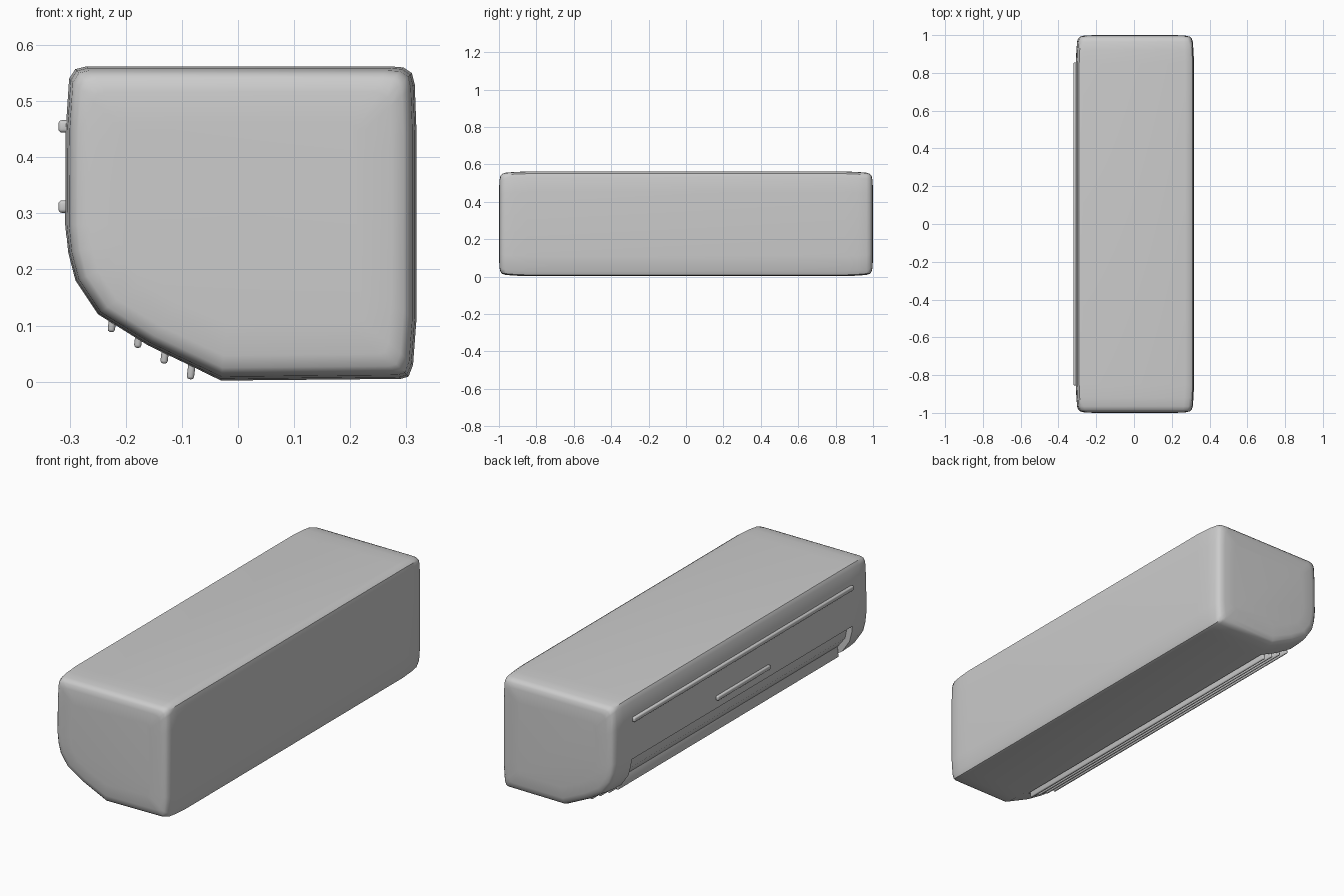
import bpy, bmesh, math

if "Cube" in bpy.data.objects:
    bpy.data.objects.remove(bpy.data.objects["Cube"], do_unlink=True)

grey = bpy.data.materials.new("light grey plastic")
grey.use_nodes = True
colour = (0.6, 0.6, 0.6, 1)
grey.diffuse_color = colour
grey.node_tree.nodes["Principled BSDF"].inputs["Base Color"].default_value = colour


def make_object(name, bm):
    bmesh.ops.recalc_face_normals(bm, faces=bm.faces)
    mesh = bpy.data.meshes.new(name)
    bm.to_mesh(mesh)
    bm.free()
    obj = bpy.data.objects.new(name, mesh)
    bpy.context.collection.objects.link(obj)
    mesh.materials.append(grey)
    return obj


def select_only(obj):
    bpy.ops.object.select_all(action="DESELECT")
    obj.select_set(True)
    bpy.context.view_layer.objects.active = obj


def smooth(obj, degrees):
    select_only(obj)
    bpy.ops.object.shade_smooth_by_angle(angle=math.radians(degrees))


def loft(name, profile, stations, centre_z=0.28):
    """Join copies of an x-z profile along y, each pulled in by an inset."""
    bm = bmesh.new()
    rings = []
    for y, inset in stations:
        sx, sz = 1 - inset / 0.32, 1 - inset / centre_z
        rings.append([bm.verts.new((x * sx, y, centre_z + (z - centre_z) * sz))
                      for x, z in profile])
    n = len(profile)
    for a, b in zip(rings, rings[1:]):
        for i in range(n):
            j = (i + 1) % n
            bm.faces.new((a[i], a[j], b[j], b[i]))
    bm.faces.new(rings[0])
    bm.faces.new(rings[-1])
    return make_object(name, bm)


def bar(name, centre, size, bevel, segments=3, tilt=0):
    bm = bmesh.new()
    bmesh.ops.create_cube(bm, size=1)
    bmesh.ops.scale(bm, vec=size, verts=bm.verts)
    bmesh.ops.bevel(bm, geom=bm.edges[:], offset=bevel, segments=segments,
                    profile=0.5, affect="EDGES")
    obj = make_object(name, bm)
    obj.location = centre
    obj.rotation_euler.y = tilt
    smooth(obj, 50)
    return obj


# Casing: curved lower front, softly rounded ends
profile = [(-0.03, 0.002), (0.29, 0.005), (0.304, 0.009), (0.312, 0.03),
           (0.318, 0.11), (0.318, 0.45), (0.315, 0.53), (0.31, 0.55),
           (0.295, 0.56), (0.27, 0.562), (-0.27, 0.562), (-0.29, 0.557),
           (-0.301, 0.54), (-0.307, 0.45), (-0.308, 0.28), (-0.303, 0.23),
           (-0.29, 0.18), (-0.25, 0.12), (-0.16, 0.064)]
half = [(0.85, 0), (0.92, 0.003), (0.965, 0.007), (0.983, 0.013),
        (0.992, 0.023), (0.997, 0.045), (1, 0.1)]
stations = [(-y, i) for y, i in reversed(half)] + half
casing = loft("casing", profile, stations)

# Air outlet recess following the curved front
recess = [(-0.4, 0.26), (-0.28, 0.26), (-0.265, 0.19), (-0.228, 0.142),
          (-0.145, 0.09), (-0.065, 0.052), (-0.06, -0.05), (-0.4, -0.05)]
cutter = loft("outlet_cutter", recess, [(-0.86, 0), (0.86, 0)])
cut = casing.modifiers.new("outlet", "BOOLEAN")
cut.operation = "DIFFERENCE"
cut.solver = "EXACT"
cut.object = cutter
select_only(casing)
bpy.ops.object.modifier_apply(modifier=cut.name)
bpy.data.objects.remove(cutter, do_unlink=True)
smooth(casing, 40)

# Outlet louvres, stepping down along the curve
for k in range(4):
    bar(f"louvre_{k + 1}", (-0.222 + 0.047 * k, 0, 0.124 - 0.028 * k),
        (0.013, 1.72, 0.072), 0.005, 2, 0.12)

# Raised trim strips on the front panel
bar("long_trim", (-0.31, 0, 0.455), (0.02, 1.71, 0.022), 0.006)
bar("short_trim", (-0.31, 0, 0.312), (0.02, 0.41, 0.022), 0.006)
